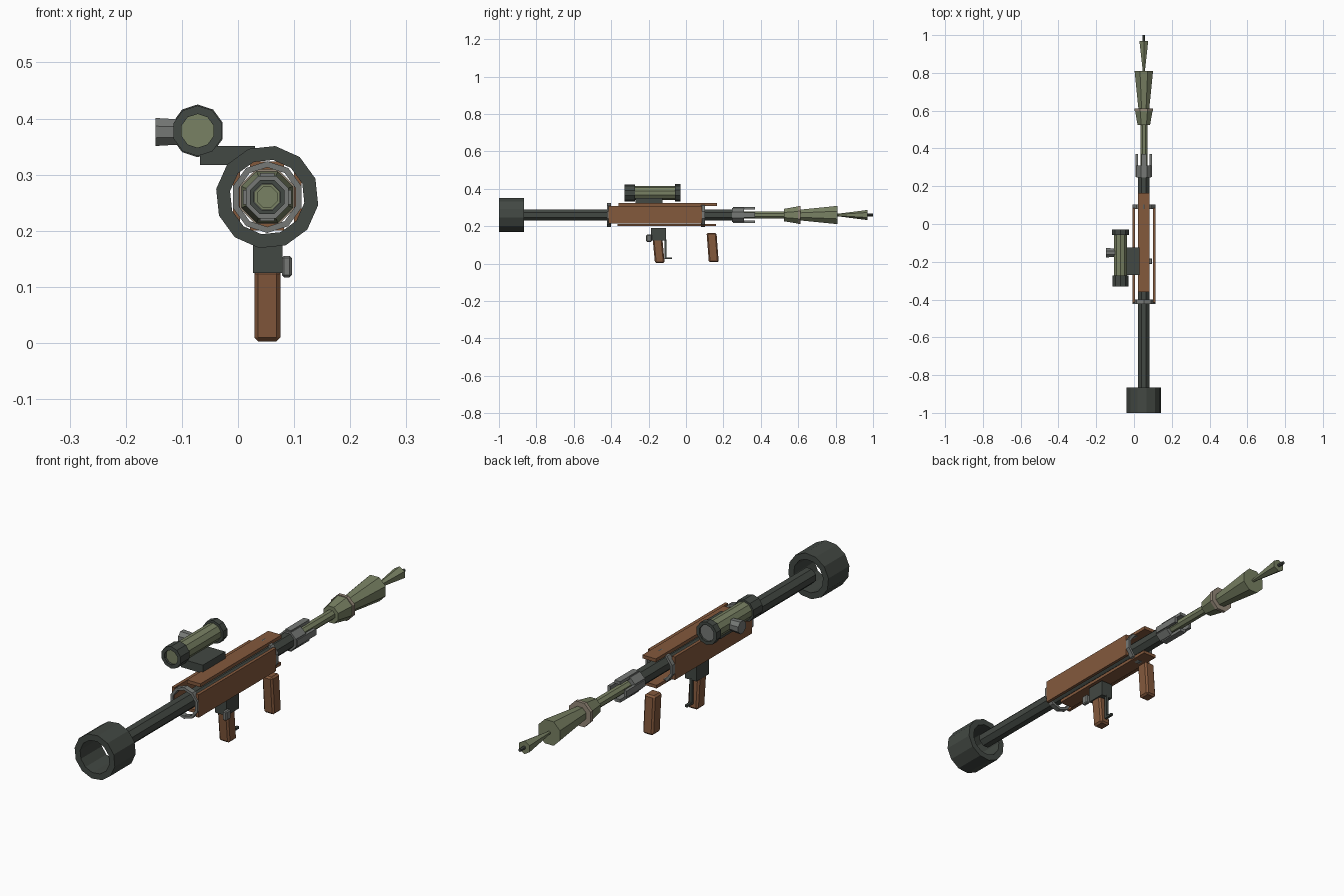
import bpy, bmesh, math
from mathutils import Matrix, Vector

if "Cube" in bpy.data.objects:
    bpy.data.objects.remove(bpy.data.objects["Cube"], do_unlink=True)

AX, AZ = 0.052, 0.26  # barrel axis


def material(name, r, g, b):
    m = bpy.data.materials.new(name)
    m.use_nodes = True
    m.diffuse_color = (r, g, b, 1)
    m.node_tree.nodes["Principled BSDF"].inputs["Base Color"].default_value = (r, g, b, 1)
    return m


DARK = material("dark_metal", 0.055, 0.065, 0.056)
WOOD = material("brown_wood", 0.23, 0.1, 0.046)
GREEN = material("olive_green", 0.19, 0.22, 0.125)
GREY = material("grey_metal", 0.18, 0.19, 0.18)
TAN = material("tan_band", 0.3, 0.25, 0.19)


def finish(name, bm, mat):
    bmesh.ops.recalc_face_normals(bm, faces=bm.faces)
    me = bpy.data.meshes.new(name)
    bm.to_mesh(me)
    bm.free()
    me.materials.append(mat)
    ob = bpy.data.objects.new(name, me)
    bpy.context.collection.objects.link(ob)
    return ob


def lathe(name, profile, mat, sides=8, x=AX, z=AZ, turn=0.5, loop=False):
    """Turn (y, radius) points round an axis along y; loop joins the last ring to the first."""
    bm = bmesh.new()
    rings = []
    for y, r in profile:
        ring = []
        for i in range(sides):
            a = math.tau * (i + turn) / sides
            ring.append(bm.verts.new((x + r * math.cos(a), y, z + r * math.sin(a))))
        rings.append(ring)
    pairs = list(zip(rings, rings[1:]))
    if loop:
        pairs.append((rings[-1], rings[0]))
    else:
        bm.faces.new(rings[0])
        bm.faces.new(rings[-1])
    for a, b in pairs:
        for i in range(sides):
            j = (i + 1) % sides
            bm.faces.new((a[i], a[j], b[j], b[i]))
    return finish(name, bm, mat)


def tube(name, y0, y1, outer, inner, mat, **kw):
    return lathe(name, [(y0, outer), (y1, outer), (y1, inner), (y0, inner)], mat, loop=True, **kw)


def box(name, xs, ys, zs, mat, bevel=0, lean=0):
    """Box between limits; lean moves its bottom along y."""
    bm = bmesh.new()
    bmesh.ops.create_cube(bm, size=1)
    for v in bm.verts:
        low = v.co.z < 0
        v.co = Vector([lim[0] if c < 0 else lim[1] for c, lim in zip(v.co, (xs, ys, zs))])
        v.co.y += lean if low else 0
    if bevel:
        bmesh.ops.bevel(bm, geom=bm.edges[:], offset=bevel, segments=1, affect='EDGES')
    return finish(name, bm, mat)


# Rear bell and hollow barrel
tube("rear_bell", -1, -0.865, 0.092, 0.067, DARK, sides=12, turn=-0.3)
tube("barrel", -0.87, 0.25, 0.033, 0.025, DARK)

# Wooden guard panels held by two collars
for side, s in (("left", 1), ("right", -1)):
    xs = sorted((AX + s * 0.048, AX + s * 0.061))
    box(side + "_guard", xs, (-0.415, 0.085), (0.214, 0.308), WOOD)
box("top_guard", (0.021, 0.082), (-0.36, 0.165), (0.309, 0.323), WOOD)
box("bottom_guard", (0.021, 0.082), (-0.365, 0.16), (0.2, 0.213), WOOD)
for name, y in (("rear_collar", -0.423), ("front_collar", 0.08)):
    tube(name, y, y + 0.022, 0.064, 0.053, GREY, sides=10)

# Muzzle clamp with four prongs
tube("muzzle_clamp", 0.245, 0.31, 0.041, 0.024, GREY)
for i in range(4):
    prong = box("muzzle_prong", (0.03, 0.043), (0.25, 0.37), (-0.013, 0.013), GREY)
    prong.data.transform(Matrix.Translation((AX, 0, AZ)) @ Matrix.Rotation(i * math.pi / 2, 4, 'Y'))

# Rocket
lathe("rocket_shaft", [(0.18, 0.02), (0.54, 0.02)], GREEN)
lathe("rocket_base", [(0.525, 0.036), (0.6, 0.05)], GREEN)
lathe("rocket_band", [(0.598, 0.053), (0.612, 0.053)], TAN)
lathe("rocket_body", [(0.61, 0.031), (0.81, 0.053)], GREEN)
lathe("rocket_nose", [(0.805, 0.006), (0.97, 0.027)], GREEN, sides=6)
lathe("rocket_fuse", [(0.965, 0.007), (1, 0.007)], DARK, sides=6)

# Sight on its side mount
SX, SZ = -0.072, 0.378
lathe("sight_tube", [(-0.32, 0.03), (-0.28, 0.03), (-0.28, 0.037), (-0.05, 0.037)],
      GREEN, sides=10, x=SX, z=SZ)
tube("sight_eyepiece", -0.33, -0.272, 0.045, 0.03, DARK, sides=10, x=SX, z=SZ)
tube("sight_front_rim", -0.058, -0.03, 0.047, 0.034, DARK, sides=10, x=SX, z=SZ)
lathe("sight_lens", [(-0.052, 0.035), (-0.038, 0.035)], GREY, sides=10, x=SX, z=SZ)
knob = lathe("sight_knob", [(-0.147, 0.027), (-0.1, 0.024)], GREY, x=0, z=0)
knob.data.transform(Matrix.Translation((0, -0.152, 0.376)) @ Matrix.Rotation(-math.pi / 2, 4, 'Z')
                    @ Matrix.Scale(1, 4))
box("sight_mount", (-0.068, 0.03), (-0.27, -0.125), (0.317, 0.351), DARK)

# Trigger group and the two grips
box("trigger_housing", (0.027, 0.079), (-0.187, -0.107), (0.125, 0.19), DARK)
box("rear_grip", (0.029, 0.076), (-0.178, -0.126), (0.003, 0.13), WOOD, 0.007, 0.012)
box("front_grip", (0.029, 0.076), (0.11, 0.163), (0.008, 0.165), WOOD, 0.007, 0.012)
box("safety_button", (0.078, 0.096), (-0.213, -0.182), (0.117, 0.155), GREY, 0.004)
box("trigger", (0.047, 0.058), (-0.116, -0.105), (0.025, 0.13), DARK)
box("trigger_foot", (0.047, 0.058), (-0.106, -0.075), (0.025, 0.034), DARK)
